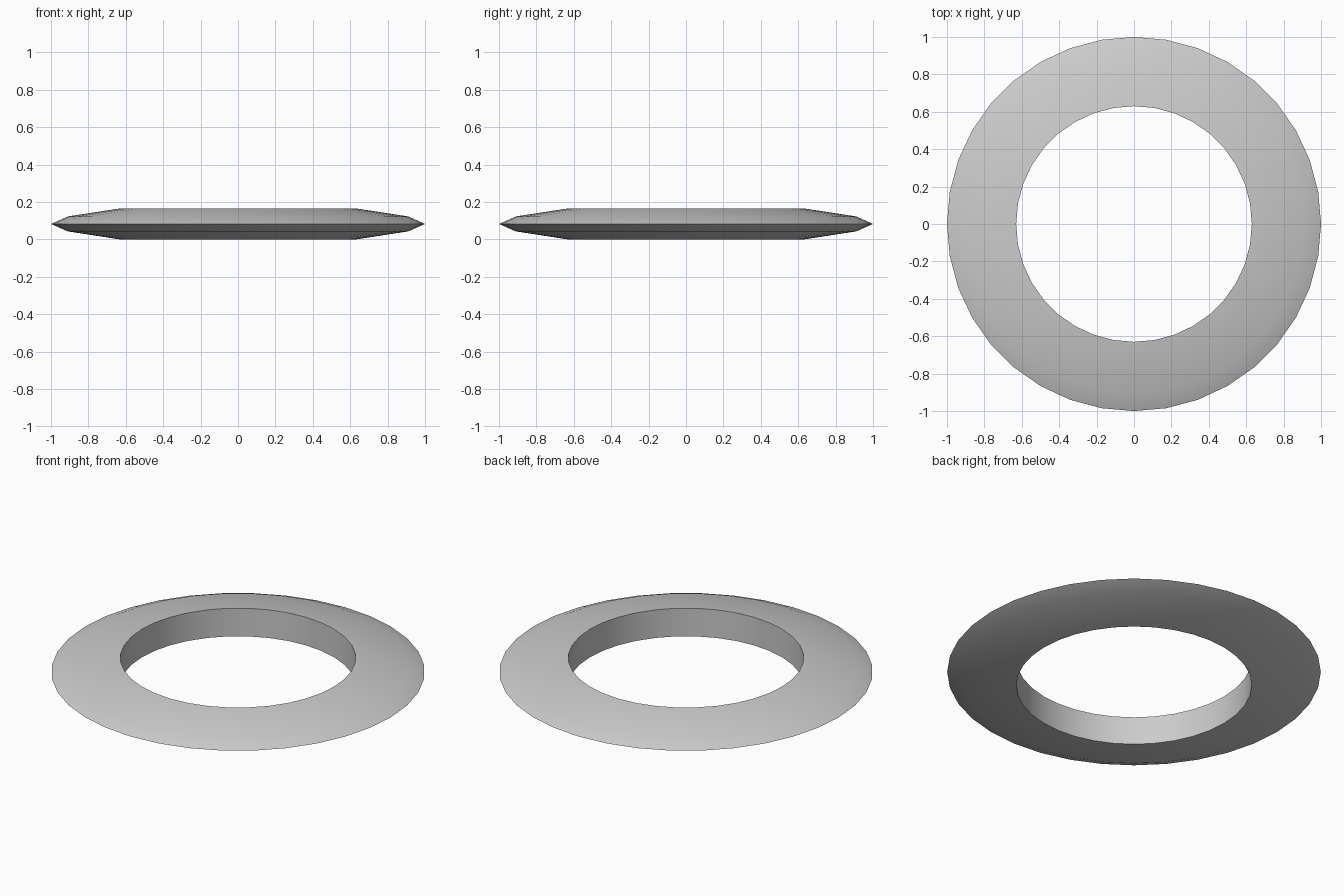
import bpy, bmesh, math

if "Cube" in bpy.data.objects:
    bpy.data.objects.remove(bpy.data.objects["Cube"])

SIDES = 36
# Ring cross-section: (radius, height), sharp bevelled rim and straight bore
profile = [(0.63, 0.0), (0.91, 0.043), (1.0, 0.083), (0.91, 0.123), (0.63, 0.166)]

bm = bmesh.new()
rings = []
for i in range(SIDES):
    a = 2 * math.pi * i / SIDES
    rings.append([bm.verts.new((r * math.cos(a), r * math.sin(a), z)) for r, z in profile])

# Skin neighbouring cross-sections, including the bore wall
n = len(profile)
for i in range(SIDES):
    p, q = rings[i], rings[(i + 1) % SIDES]
    for j in range(n):
        k = (j + 1) % n
        bm.faces.new((p[j], q[j], q[k], p[k]))
bmesh.ops.recalc_face_normals(bm, faces=bm.faces)

mesh = bpy.data.meshes.new("flat_ring")
bm.to_mesh(mesh)
bm.free()
ring = bpy.data.objects.new("flat_ring", mesh)
bpy.context.collection.objects.link(ring)

# Smooth rim, sharp bore edges
bpy.context.view_layer.objects.active = ring
ring.select_set(True)
bpy.ops.object.shade_smooth_by_angle(angle=math.radians(60))
